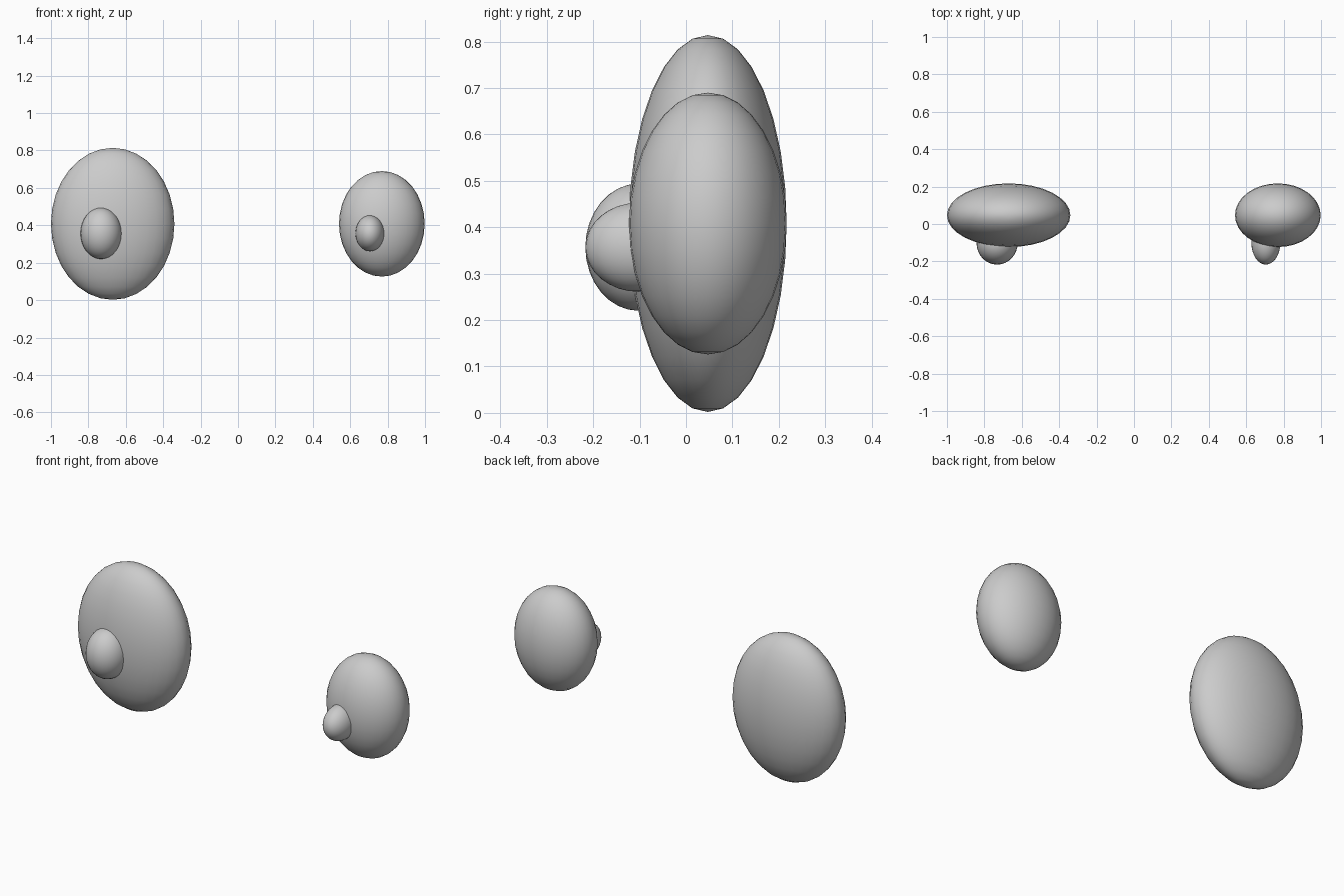
import bpy

if "Cube" in bpy.data.objects:
    bpy.data.objects.remove(bpy.data.objects["Cube"])


def ellipsoid(name, centre, radii):
    bpy.ops.mesh.primitive_uv_sphere_add(segments=32, ring_count=16, radius=1, location=centre)
    ob = bpy.context.object
    ob.name = name
    ob.scale = radii
    bpy.ops.object.transform_apply(location=False, rotation=False, scale=True)
    bpy.ops.object.shade_smooth()
    return ob


# Large eye and its pupil
ellipsoid("large_eyeball", (-0.670, 0.047, 0.408), (0.330, 0.170, 0.406))
ellipsoid("large_pupil", (-0.732, -0.102, 0.357), (0.110, 0.115, 0.137))

# Small eye and its pupil
ellipsoid("small_eyeball", (0.769, 0.047, 0.408), (0.229, 0.170, 0.282))
ellipsoid("small_pupil", (0.705, -0.102, 0.357), (0.077, 0.115, 0.096))
